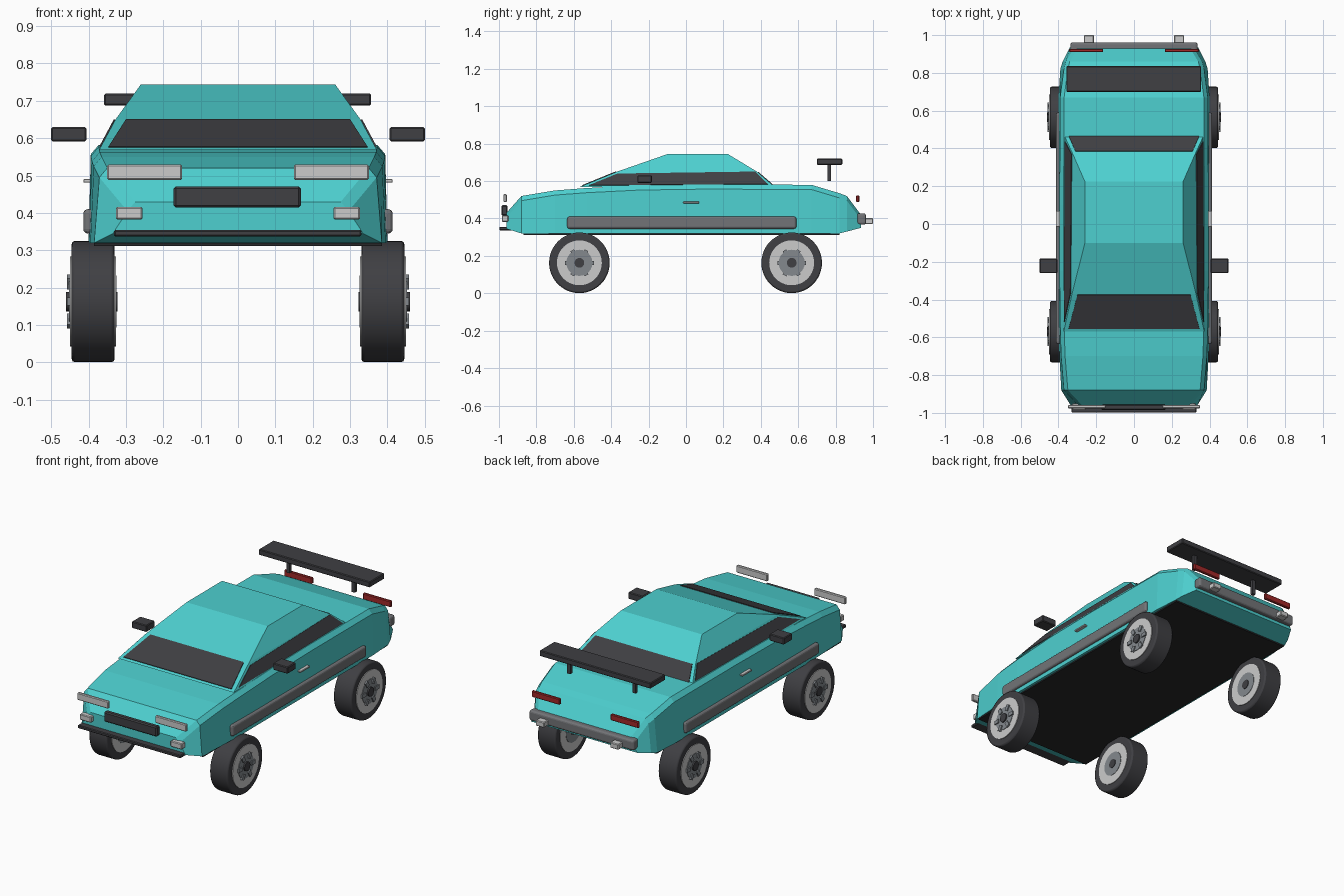
import bpy, bmesh, math
from mathutils import Vector, Matrix

if "Cube" in bpy.data.objects:
    bpy.data.objects.remove(bpy.data.objects["Cube"])


def material(name, r, g, b):
    m = bpy.data.materials.new(name)
    m.diffuse_color = (r, g, b, 1)
    m.use_nodes = True
    m.node_tree.nodes["Principled BSDF"].inputs["Base Color"].default_value = m.diffuse_color
    return m


TEAL = material("teal paint", 0.075, 0.63, 0.63)
DARK = material("dark trim", 0.05, 0.05, 0.056)
BLACK = material("underbody black", 0.02, 0.02, 0.022)
GREY = material("bumper grey", 0.17, 0.175, 0.185)
STEEL = material("spoke grey", 0.23, 0.25, 0.27)
SILVER = material("light silver", 0.6, 0.6, 0.6)
RED = material("tail red", 0.36, 0.022, 0.022)


def finish(bm, name, mat, bevel=0, segments=1):
    bmesh.ops.recalc_face_normals(bm, faces=bm.faces)
    me = bpy.data.meshes.new(name)
    bm.to_mesh(me)
    bm.free()
    ob = bpy.data.objects.new(name, me)
    bpy.context.collection.objects.link(ob)
    me.materials.append(mat)
    if bevel:
        mod = ob.modifiers.new("bevel", 'BEVEL')
        mod.width, mod.segments = bevel, segments
        mod.limit_method = 'ANGLE'
    return ob


def smooth(ob, angle=35):
    bpy.context.view_layer.objects.active = ob
    ob.select_set(True)
    bpy.ops.object.shade_smooth_by_angle(angle=math.radians(angle))
    ob.select_set(False)


def box(name, mat, x, y, z, bevel=0.004, segments=1):
    bm = bmesh.new()
    bmesh.ops.create_cube(bm, size=1)
    for v in bm.verts:
        v.co = [lo + (c + 0.5) * (hi - lo) for c, (lo, hi) in zip(v.co, (x, y, z))]
    return finish(bm, name, mat, bevel, segments)


def box_pair(name, mat, x, y, z, bevel=0.004, segments=1):
    box(name + "_right", mat, x, y, z, bevel, segments)
    box(name + "_left", mat, (-x[1], -x[0]), y, z, bevel, segments)


def loft(name, mat, rings, bevel=0):
    bm = bmesh.new()
    loops = [[bm.verts.new(p) for p in ring] for ring in rings]
    n = len(loops[0])
    for a, b in zip(loops, loops[1:]):
        for i in range(n):
            j = (i + 1) % n
            bm.faces.new((a[i], a[j], b[j], b[i]))
    bm.faces.new(loops[0])
    bm.faces.new(loops[-1])
    return finish(bm, name, mat, bevel)


# Body shell: y, bottom half width, top half width, bottom z, top z
stations = [(-0.96, 0.335, 0.29, 0.345, 0.43), (-0.88, 0.385, 0.365, 0.32, 0.52),
            (-0.70, 0.395, 0.38, 0.32, 0.55), (-0.53, 0.40, 0.385, 0.32, 0.563),
            (-0.25, 0.40, 0.388, 0.32, 0.577), (0.10, 0.40, 0.388, 0.32, 0.582),
            (0.67, 0.40, 0.385, 0.32, 0.58), (0.82, 0.39, 0.365, 0.32, 0.535),
            (0.86, 0.378, 0.355, 0.33, 0.52), (0.935, 0.34, 0.31, 0.35, 0.42)]
rings = []
for y, wb, wt, zb, zt in stations:
    half = [(wb, zb), (wt + 0.006, zt - 0.025), (wt - 0.015, zt)]
    rings.append([(x, y, z) for x, z in half] + [(-x, y, z) for x, z in reversed(half)])
loft("body_shell", TEAL, rings)
box("underbody", BLACK, (-0.385, 0.385), (-0.87, 0.82), (0.312, 0.323), 0)

# Cabin: half width, front y, rear y, z
levels = [(0.372, -0.57, 0.475, 0.568), (0.328, -0.37, 0.38, 0.65), (0.26, -0.10, 0.225, 0.744)]
cabin = [[Vector(p) for p in ((-w, f, z), (w, f, z), (w, r, z), (-w, r, z))]
         for w, f, r, z in levels]
loft("cabin", TEAL, cabin)


# Windows: thin plates on the lower cabin faces, (u, v) fractions of each face
def window(name, side, corners):
    a, b = cabin[0][side], cabin[0][(side + 1) % 4]
    d, c = cabin[1][side], cabin[1][(side + 1) % 4]
    normal = (b - a).cross(d - a).normalized()
    bm = bmesh.new()
    pts = [a.lerp(b, u).lerp(d.lerp(c, u), v) for u, v in corners]
    low = [bm.verts.new(p - normal * 0.002) for p in pts]
    top = [bm.verts.new(p + normal * 0.004) for p in pts]
    bm.faces.new(low)
    bm.faces.new(top)
    for i in range(4):
        j = (i + 1) % 4
        bm.faces.new((low[i], low[j], top[j], top[i]))
    finish(bm, name, DARK)


window("windshield", 0, [(0.03, 0.08), (0.97, 0.08), (0.955, 0.98), (0.045, 0.98)])
window("rear_window", 2, [(0.03, 0.1), (0.97, 0.1), (0.97, 0.95), (0.03, 0.95)])
window("side_window_right", 1, [(0.03, 0.1), (0.98, 0.18), (0.985, 0.99), (0.04, 0.86)])
window("side_window_left", 3, [(0.02, 0.18), (0.97, 0.1), (0.96, 0.86), (0.015, 0.99)])

# Front lamps, grille and lip
box_pair("headlight", SILVER, (0.15, 0.35), (-0.976, -0.958), (0.488, 0.53))
box_pair("fog_lamp", SILVER, (0.255, 0.327), (-0.985, -0.95), (0.382, 0.416))
box("grille", DARK, (-0.172, 0.168), (-0.986, -0.955), (0.414, 0.471), 0.006)
box("front_lip", DARK, (-0.332, 0.33), (-0.998, -0.93), (0.337, 0.355))

# Rear lamps, bumper and tow lights
box_pair("tail_light", RED, (0.163, 0.343), (0.91, 0.927), (0.488, 0.524))
box("rear_bumper", GREY, (-0.336, 0.336), (0.915, 0.962), (0.367, 0.427), 0.012, 3)
box_pair("bumper_light", SILVER, (0.212, 0.266), (0.955, 1.0), (0.37, 0.402))

# Spoiler on two struts
box("spoiler_wing", DARK, (-0.358, 0.356), (0.70, 0.836), (0.687, 0.72))
box_pair("spoiler_strut", DARK, (0.20, 0.22), (0.757, 0.775), (0.60, 0.69), 0)

# Side trim, handles and mirrors
box_pair("side_skirt", GREY, (0.375, 0.414), (-0.635, 0.59), (0.345, 0.41), 0.012, 3)
box_pair("door_handle", SILVER, (0.39, 0.414), (-0.015, 0.07), (0.481, 0.491), 0.002)
box_pair("mirror", DARK, (0.406, 0.50), (-0.26, -0.183), (0.591, 0.63))


def disc(name, mat, r, x0, x1, y, z, seg=40, bevel=0):
    bm = bmesh.new()
    bmesh.ops.create_cone(bm, cap_ends=True, segments=seg, radius1=r, radius2=r, depth=abs(x1 - x0),
                          matrix=Matrix.Translation(((x0 + x1) / 2, y, z)) @ Matrix.Rotation(math.pi / 2, 4, 'Y'))
    ob = finish(bm, name, mat, bevel, 2)
    smooth(ob)


# Wheels: tyre, rim, spoke disc, hub and spoke blocks
WZ = 0.163
for sx, side in ((1, "right"), (-1, "left")):
    for wy, end in ((-0.57, "front"), (0.565, "rear")):
        tag = f"{end}_{side}"
        disc("tyre_" + tag, DARK, 0.162, sx * 0.33, sx * 0.445, wy, WZ, 48, 0.008)
        disc("rim_" + tag, SILVER, 0.12, sx * 0.327, sx * 0.449, wy, WZ)
        disc("spoke_disc_" + tag, STEEL, 0.07, sx * 0.325, sx * 0.452, wy, WZ, 24)
        disc("hub_" + tag, DARK, 0.026, sx * 0.322, sx * 0.46, wy, WZ, 24)
        bm = bmesh.new()
        for k in range(6):
            turn = Matrix.Rotation(math.radians(60 * k + 30), 4, 'X')
            place = Matrix.Translation((sx * 0.452, wy, WZ)) @ turn @ Matrix.Translation((0, 0, 0.06))
            bmesh.ops.create_cube(bm, size=1, matrix=place @ Matrix.Diagonal((0.012, 0.022, 0.034, 1)))
        finish(bm, "spokes_" + tag, STEEL)
